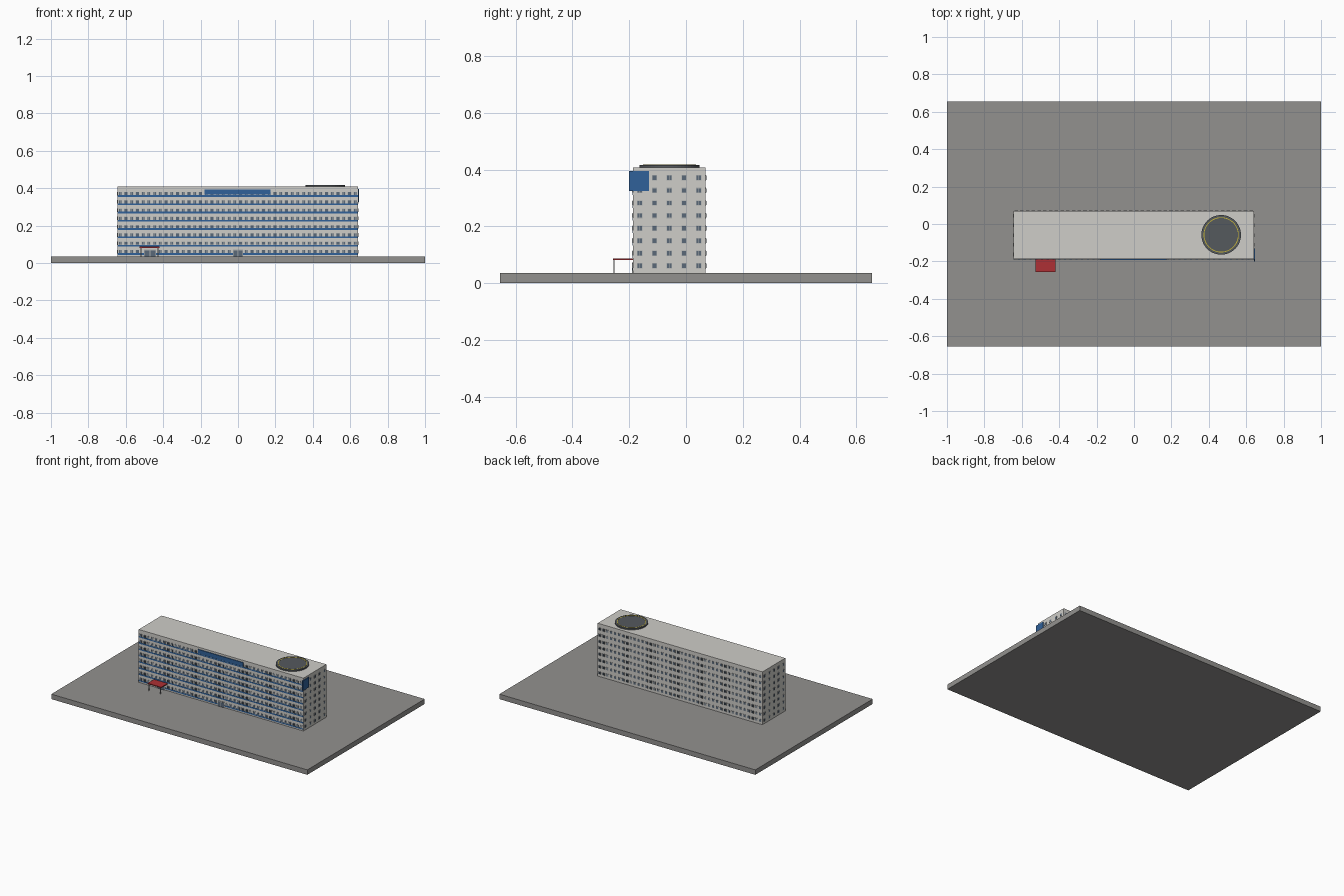
import bpy, bmesh
from math import pi
from mathutils import Matrix, Vector

if "Cube" in bpy.data.objects:
    bpy.data.objects.remove(bpy.data.objects["Cube"])

def mat(name, r, g, b):
    m = bpy.data.materials.new(name)
    m.diffuse_color = (r, g, b, 1)
    m.use_nodes = True
    m.node_tree.nodes["Principled BSDF"].inputs["Base Color"].default_value = m.diffuse_color
    return m

WALL = mat("pale_wall", 0.62, 0.61, 0.58)
PAVE = mat("pavement", 0.29, 0.285, 0.275)
BLUE = mat("blue", 0.03, 0.12, 0.32)
RED = mat("red", 0.42, 0.03, 0.035)
GLASS = mat("glass", 0.10, 0.14, 0.19)
FRAME = mat("frame", 0.42, 0.43, 0.43)
PAD = mat("pad_grey", 0.09, 0.10, 0.11)
YELLOW = mat("yellow", 0.6, 0.48, 0.04)

def boxes(name, ranges, material):
    """One object from (x0, x1, y0, y1, z0, z1) boxes."""
    bm = bmesh.new()
    for x0, x1, y0, y1, z0, z1 in ranges:
        centre = Vector((x0 + x1, y0 + y1, z0 + z1)) / 2
        scale = Matrix.Diagonal((x1 - x0, y1 - y0, z1 - z0, 1))
        bmesh.ops.create_cube(bm, size=1, matrix=Matrix.Translation(centre) @ scale)
    return finish(name, bm, material)

def finish(name, bm, material):
    me = bpy.data.meshes.new(name)
    bm.to_mesh(me)
    bm.free()
    ob = bpy.data.objects.new(name, me)
    me.materials.append(material)
    bpy.context.collection.objects.link(ob)
    return ob

X0, X1, Y0, Y1, BASE, TOP = -0.645, 0.642, -0.187, 0.069, 0.035, 0.408
FLOORS, STEP = 8, 0.0443
levels = [0.061 + STEP * i for i in range(FLOORS)]

# Ground slab and main block
boxes("ground_slab", [(-1, 1, -0.655, 0.655, 0, BASE)], PAVE)
boxes("main_block", [(X0, X1, Y0, Y1, BASE, TOP)], WALL)

# Blue sill bands on the front
boxes("front_bands", [(X0, X1, Y0 - 0.002, Y0 + 0.002, z - 0.017, z - 0.008)
                      for z in levels], BLUE)

# Windows: a frame with a glass pane standing slightly proud
def wall_boxes(side, u, z, w, h, d):
    if side == "front":
        return (u - w, u + w, Y0 - d, Y0 + 0.002, z - h, z + h)
    if side == "back":
        return (u - w, u + w, Y1 - 0.002, Y1 + d, z - h, z + h)
    if side == "left":
        return (X0 - d, X0 + 0.002, u - w, u + w, z - h, z + h)
    return (X1 - 0.002, X1 + d, u - w, u + w, z - h, z + h)

N = 42
long_cols = [X0 + (X1 - X0) * (i + 0.5) / N for i in range(N)]
short_cols = [-0.163 + 0.052 * i for i in range(5)]
doors = [(-0.47, 0.032), (0.0, 0.026)]
for side in ("front", "back", "left", "right"):
    cols = long_cols if side in ("front", "back") else short_cols
    spots = [(u, z) for z in levels for u in cols
             if not (side == "front" and z < 0.07
                     and any(abs(u - x) < w + 0.01 for x, w in doors))]
    boxes(side + "_window_frames",
          [wall_boxes(side, u, z, 0.0095, 0.0095, 0.002) for u, z in spots], FRAME)
    boxes(side + "_window_panes",
          [wall_boxes(side, u + s * 0.004, z, 0.0032, 0.0075, 0.003)
           for u, z in spots for s in (-1, 1)], GLASS)

# Entrances: frame and two glass leaves
for (x, w), name in zip(doors, ("main_entrance", "side_entrance")):
    boxes(name + "_frame", [(x - w, x + w, Y0 - 0.003, Y0, BASE, 0.073)], FRAME)
    boxes(name + "_leaves", [(x + s * w / 2 - w * 0.4, x + s * w / 2 + w * 0.4,
                              Y0 - 0.004, Y0, BASE, 0.068) for s in (-1, 1)], GLASS)

# Red canopy over the main entrance, with posts
boxes("canopy", [(-0.526, -0.42, -0.257, Y0, 0.081, 0.087)], RED)
boxes("canopy_posts", [(x - 0.002, x + 0.002, -0.256, -0.252, BASE, 0.082)
                       for x in (-0.518, -0.428)], FRAME)

# Blank blue sign panels
boxes("front_sign", [(-0.18, 0.175, Y0 - 0.005, Y0, 0.366, 0.394)], BLUE)
boxes("corner_sign", [(X1 - 0.001, X1 + 0.005, -0.201, -0.13, 0.325, 0.395)], BLUE)

# Helipad: disc and painted ring
pad = Vector((0.466, -0.058, 0))
bm = bmesh.new()
bmesh.ops.create_cone(bm, cap_ends=True, segments=48, radius1=0.106, radius2=0.106,
                      depth=0.01, matrix=Matrix.Translation(pad + Vector((0, 0, 0.412))))
finish("helipad", bm, PAD)
bm = bmesh.new()
profile = [(0.090, 0.416), (0.090, 0.418), (0.094, 0.418), (0.094, 0.416)]
vs = [bm.verts.new(pad + Vector((r, 0, z))) for r, z in profile]
es = [bm.edges.new((vs[i], vs[(i + 1) % 4])) for i in range(4)]
bmesh.ops.spin(bm, geom=vs + es, cent=pad, axis=(0, 0, 1), angle=2 * pi, steps=48)
bmesh.ops.remove_doubles(bm, verts=bm.verts, dist=1e-5)
bmesh.ops.recalc_face_normals(bm, faces=bm.faces)
finish("helipad_ring", bm, YELLOW)
